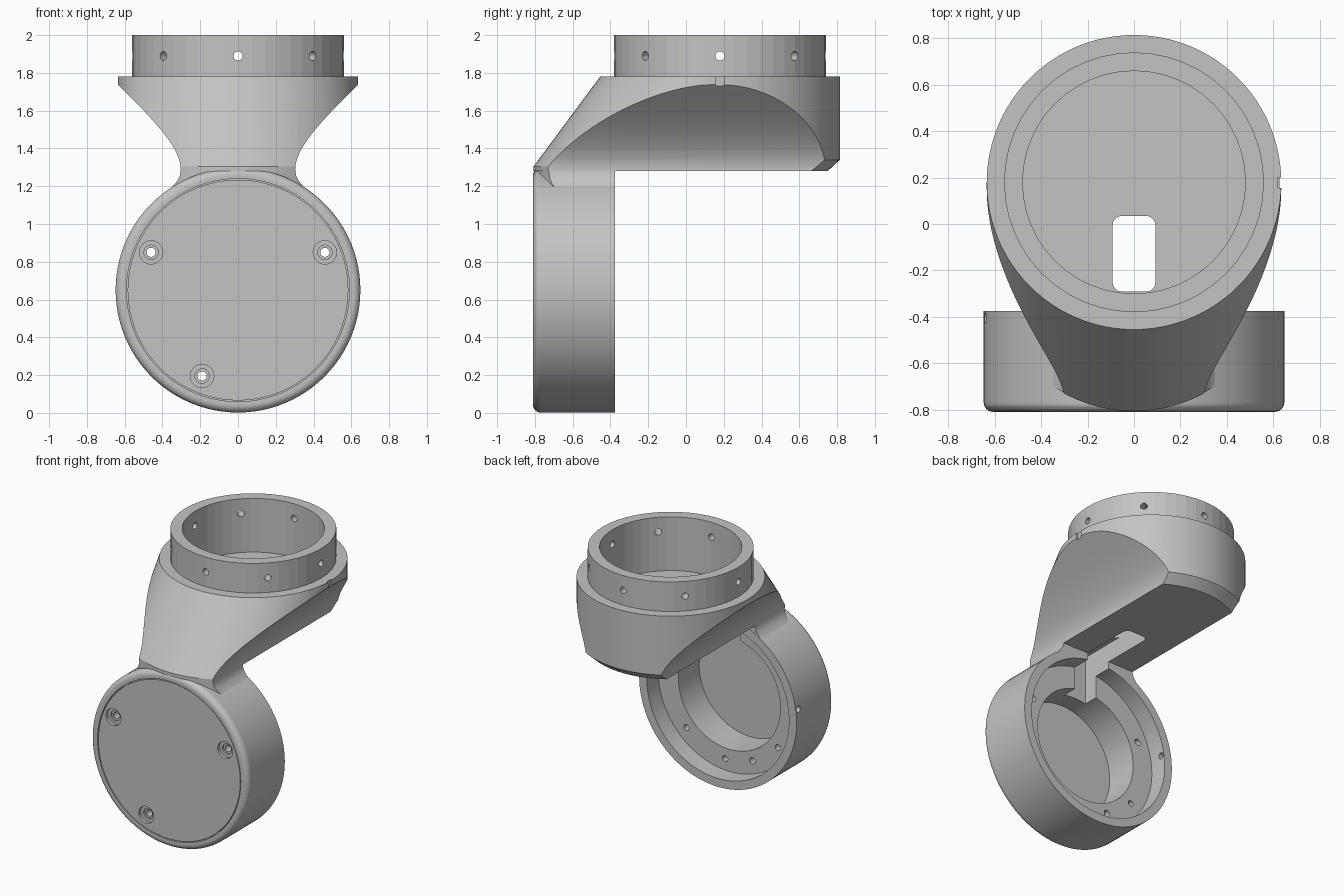
import bpy, bmesh, math
from mathutils import Vector, Matrix
from mathutils.geometry import interpolate_bezier

cube = bpy.data.objects.get("Cube")
if cube:
    bpy.data.objects.remove(cube, do_unlink=True)

grey = bpy.data.materials.new("light_grey")
grey.use_nodes = True
grey.diffuse_color = (0.55, 0.55, 0.54, 1)
for node in grey.node_tree.nodes:
    if node.type == 'BSDF_PRINCIPLED':
        node.inputs["Base Color"].default_value = grey.diffuse_color


def finish(name, bm):
    bmesh.ops.recalc_face_normals(bm, faces=bm.faces)
    mesh = bpy.data.meshes.new(name)
    bm.to_mesh(mesh)
    bm.free()
    mesh.materials.append(grey)
    obj = bpy.data.objects.new(name, mesh)
    bpy.context.collection.objects.link(obj)
    return obj


def cylinder(name, start, end, radius, segments=96, round_start=0):
    start, end = Vector(start), Vector(end)
    axis = end - start
    turn = axis.to_track_quat('Z', 'Y').to_matrix().to_4x4()
    bm = bmesh.new()
    bmesh.ops.create_cone(bm, cap_ends=True, segments=segments, radius1=radius,
                          radius2=radius, depth=axis.length,
                          matrix=Matrix.Translation((start + end) / 2) @ turn)
    if round_start:
        rim = [e for e in bm.edges
               if all(abs((v.co - start).dot(axis)) < 1e-4 for v in e.verts)]
        bmesh.ops.bevel(bm, geom=rim, offset=round_start, segments=6,
                        profile=0.5, affect='EDGES')
    return finish(name, bm)


def box(name, low, high, round_upright=0):
    low, high = Vector(low), Vector(high)
    bm = bmesh.new()
    bmesh.ops.create_cube(bm, size=1, matrix=Matrix.Translation((low + high) / 2)
                          @ Matrix.Diagonal((*(high - low), 1)))
    if round_upright:
        upright = [e for e in bm.edges
                   if abs(e.verts[0].co.z - e.verts[1].co.z) > 0.01]
        bmesh.ops.bevel(bm, geom=upright, offset=round_upright, segments=5,
                        profile=0.5, affect='EDGES')
    return finish(name, bm)


def hull(name, points):
    bm = bmesh.new()
    for p in points:
        bm.verts.new(p)
    bmesh.ops.convex_hull(bm, input=bm.verts)
    bmesh.ops.delete(bm, geom=[v for v in bm.verts if not v.link_faces],
                     context='VERTS')
    return finish(name, bm)


def ring(y, z, radius, count=96):
    return [(radius * math.cos(a), y + radius * math.sin(a), z)
            for a in (i * math.tau / count for i in range(count))]


def combine(target, tool, operation='DIFFERENCE'):
    mod = target.modifiers.new(operation.lower(), 'BOOLEAN')
    mod.operation = operation
    mod.solver = 'EXACT'
    mod.object = tool
    bpy.ops.object.select_all(action='DESELECT')
    bpy.context.view_layer.objects.active = target
    target.select_set(True)
    bpy.ops.object.modifier_apply(modifier=mod.name)
    bpy.data.objects.remove(tool, do_unlink=True)


BACK, FRONT, CUP_Z, SEAT_Y = -0.375, -0.81, 0.65, 0.18

# Upper arm: round seat swept forward to the front neck
bracket = hull("bracket", ring(SEAT_Y, 1.78, 0.635) + ring(SEAT_Y, 1.34, 0.635)
               + ring(SEAT_Y, 1.28, 0.57) + ring(-0.172, 1.305, 0.635)
               + ring(-0.172, 1.28, 0.635))
neck_arc = [p for p in ring(-0.172, 0, 0.632) if p[1] < BACK - 0.002]
neck_arc += [(s * 0.598, BACK - 0.002, 0) for s in (-1, 1)]
neck = hull("neck", [(x, y, z) for x, y, _ in neck_arc for z in (1.05, 1.295)])
combine(bracket, neck, 'UNION')

# Waisted front outline trims the arm and neck
lower = interpolate_bezier(Vector((0.42, 1.13)), Vector((0.36, 1.19)),
                           Vector((0.303, 1.22)), Vector((0.303, 1.29)), 12)
upper = interpolate_bezier(Vector((0.303, 1.29)), Vector((0.303, 1.42)),
                           Vector((0.50, 1.60)), Vector((0.637, 1.74)), 24)
side = [Vector((0.42, 1.0))] + lower + upper[1:] + [Vector((0.67, 1.76)),
                                                    Vector((0.67, 1.85))]
outline = [(p.x, p.y) for p in side] + [(-p.x, p.y) for p in reversed(side)]
bm = bmesh.new()
face = bm.faces.new([bm.verts.new((x, -1, z)) for x, z in outline])
swept = bmesh.ops.extrude_face_region(bm, geom=[face])["geom"]
bmesh.ops.translate(bm, vec=(0, 2, 0),
                    verts=[g for g in swept if isinstance(g, bmesh.types.BMVert)])
combine(bracket, finish("waist", bm), 'INTERSECT')

# Wheel-shaped cup and top collar
combine(bracket, cylinder("cup", (0, FRONT, CUP_Z), (0, BACK, CUP_Z), 0.648,
                          round_start=0.04), 'UNION')
combine(bracket, cylinder("collar", (0, SEAT_Y, 1.7), (0, SEAT_Y, 2), 0.56, 48), 'UNION')

# Cup interior: back bore, ledge bore and lid recess
for y0, y1, r in ((-0.51, -0.3, 0.585), (-0.78, -0.4, 0.42), (-0.9, -0.76, 0.59)):
    combine(bracket, cylinder("bore", (0, y0, CUP_Z), (0, y1, CUP_Z), r))

# Collar well, cable slot and channel into the cup
combine(bracket, cylinder("well", (0, SEAT_Y, 1.6), (0, SEAT_Y, 2.1), 0.48, 48))
combine(bracket, box("slot", (-0.092, -0.292, 1.2), (0.092, 0.035, 1.7), 0.04))
combine(bracket, box("channel", (-0.092, -0.62, 1.0), (0.092, -0.2, 1.42)))

# Pin holes around the collar
for i in range(4):
    a = i * math.pi / 4
    dx, dy = math.cos(a), math.sin(a)
    combine(bracket, cylinder("pin_hole", (dx, SEAT_Y + dy, 1.89),
                              (-dx, SEAT_Y - dy, 1.89), 0.024, 20))

# Index notch and side hole
combine(bracket, box("notch", (0.622, 0.155, 1.73), (0.7, 0.2, 1.85)))
combine(bracket, cylinder("side_hole", (-0.75, -0.405, 0.74), (-0.55, -0.405, 0.74),
                          0.022, 20))

# Plain holes in the ledge
for degrees in (-45, -86, -143):
    a = math.radians(degrees)
    x, z = 0.5 * math.cos(a), CUP_Z + 0.5 * math.sin(a)
    combine(bracket, cylinder("ledge_hole", (x, -0.62, z), (x, -0.45, z), 0.022, 20))

# Front lid with counterbored screw holes
lid = cylinder("lid", (0, FRONT + 0.002, CUP_Z), (0, -0.755, CUP_Z), 0.584)
for x, z in ((-0.46, 0.85), (0.46, 0.85), (-0.19, 0.195)):
    for depth, r in ((-0.785, 0.062), (-0.772, 0.038), (-0.4, 0.024)):
        combine(lid, cylinder("screw_bore", (x, -0.9, z), (x, depth, z), r, 32))
    combine(bracket, cylinder("screw_hole", (x, -0.9, z), (x, -0.4, z), 0.024, 32))

# Smooth the curved walls, keep real edges crisp
for obj in (bracket, lid):
    bpy.ops.object.select_all(action='DESELECT')
    bpy.context.view_layer.objects.active = obj
    obj.select_set(True)
    bpy.ops.object.shade_smooth_by_angle(angle=math.radians(16 if obj is lid else 7))
